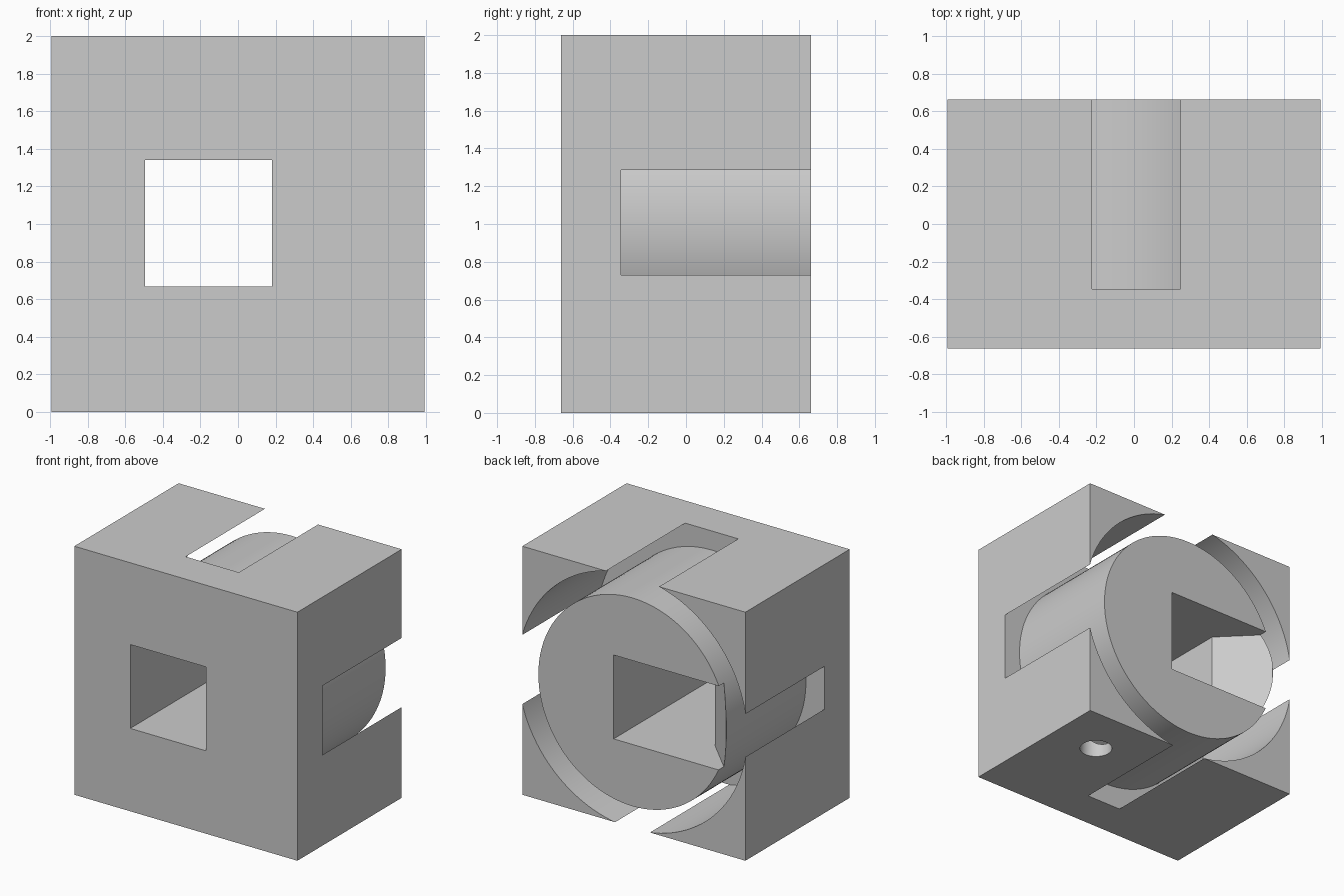
import bpy, bmesh, math
from mathutils import Matrix, Vector

if "Cube" in bpy.data.objects:
    bpy.data.objects.remove(bpy.data.objects["Cube"])

HALF_W, HALF_D, HEIGHT = 0.993, 0.663, 2.0
CENTRE = (0.012, 1.008)            # x, z of the bore axis
BORE_R, DRUM_R, BORE_FLOOR = 1.02, 0.838, -0.345

grey = bpy.data.materials.new("plain_grey")
grey.use_nodes = True
grey.diffuse_color = (0.6, 0.6, 0.6, 1)
grey.node_tree.nodes["Principled BSDF"].inputs["Base Color"].default_value = (0.6, 0.6, 0.6, 1)


def add_object(name, bm):
    bmesh.ops.recalc_face_normals(bm, faces=bm.faces[:])
    mesh = bpy.data.meshes.new(name)
    bm.to_mesh(mesh)
    bm.free()
    mesh.materials.append(grey)
    obj = bpy.data.objects.new(name, mesh)
    bpy.context.collection.objects.link(obj)
    return obj


def cylinder(name, radius, length, centre, rotation=Matrix(), sides=128):
    bm = bmesh.new()
    bmesh.ops.create_cone(bm, cap_ends=True, segments=sides, radius1=radius, radius2=radius,
                          depth=length, matrix=Matrix.Translation(centre) @ rotation)
    return add_object(name, bm)


def prism(name, outline, z0, z1):
    """Extrude an outline in x and y from z0 to z1."""
    bm = bmesh.new()
    face = bm.faces.new([bm.verts.new((x, y, z0)) for x, y in outline])
    top = bmesh.ops.extrude_face_region(bm, geom=[face])["geom"]
    bmesh.ops.translate(bm, vec=(0, 0, z1 - z0),
                        verts=[v for v in top if isinstance(v, bmesh.types.BMVert)])
    return add_object(name, bm)


def cut(target, cutter):
    cutter.hide_render = True
    mod = target.modifiers.new("cut", 'BOOLEAN')
    mod.operation, mod.solver, mod.object = 'DIFFERENCE', 'EXACT', cutter
    bpy.context.view_layer.objects.active = target
    bpy.ops.object.modifier_apply(modifier=mod.name)
    bpy.data.objects.remove(cutter)


# Solid housing
housing = prism("housing", [(-HALF_W, -HALF_D), (HALF_W, -HALF_D),
                            (HALF_W, HALF_D), (-HALF_W, HALF_D)], 0, HEIGHT)

# Ring-shaped bore from the back, leaving a drum in the middle and breaking out of the sides
along_y = Matrix.Rotation(math.pi / 2, 4, 'X')
ring_end = 0.8
ring = cylinder("ring_cutter", BORE_R, ring_end - BORE_FLOOR,
                Vector((CENTRE[0], (ring_end + BORE_FLOOR) / 2, CENTRE[1])), along_y)
core = cylinder("core_cutter", DRUM_R, 4, Vector((CENTRE[0], 0, CENTRE[1])), along_y)
cut(ring, core)
cut(housing, ring)

# Square passage through the drum with a sloped wall at the back
passage = prism("passage_cutter", [(0.18, -0.8), (0.18, 0.8), (-0.958, 0.8),
                                   (-0.495, 0.337), (-0.495, -0.8)], 0.667, 1.342)
cut(housing, passage)

# Round hole through the underside into the bore
cut(housing, cylinder("hole_cutter", 0.122, 0.6, Vector((0.586, 0.247, 0)), sides=48))

# Smooth round walls, sharp edges
bpy.ops.object.select_all(action='DESELECT')
housing.select_set(True)
bpy.context.view_layer.objects.active = housing
bpy.ops.object.shade_smooth_by_angle(angle=math.radians(30))
